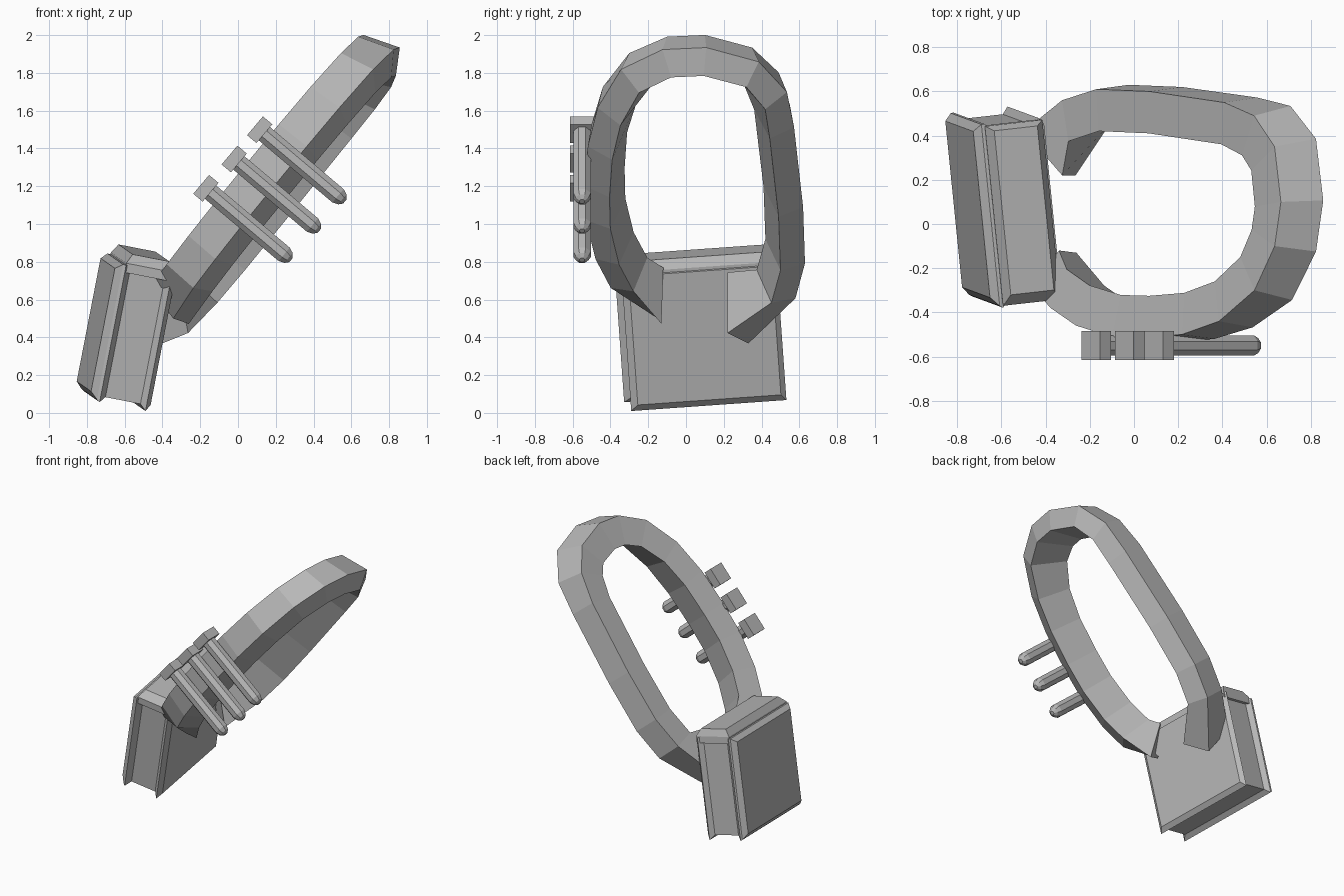
import bpy, bmesh, math
from mathutils import Vector

if "Cube" in bpy.data.objects:
    bpy.data.objects.remove(bpy.data.objects["Cube"])

grey = bpy.data.materials.new("plain grey")
grey.diffuse_color = (0.48, 0.48, 0.48, 1)
grey.use_nodes = True
grey.node_tree.nodes["Principled BSDF"].inputs["Base Color"].default_value = grey.diffuse_color


def loft(name, rings):
    """Skin a list of equal-sized point rings and cap both ends."""
    bm = bmesh.new()
    rows = [[bm.verts.new(p) for p in ring] for ring in rings]
    n = len(rows[0])
    for a, b in zip(rows, rows[1:]):
        for i in range(n):
            j = (i + 1) % n
            bm.faces.new((a[i], a[j], b[j], b[i]))
    bm.faces.new(rows[0])
    bm.faces.new(rows[-1])
    bmesh.ops.recalc_face_normals(bm, faces=bm.faces)
    mesh = bpy.data.meshes.new(name)
    bm.to_mesh(mesh)
    bm.free()
    mesh.materials.append(grey)
    ob = bpy.data.objects.new(name, mesh)
    bpy.context.collection.objects.link(ob)
    return ob


# Strap: four-sided section swept round an open loop in a slanted plane
along = Vector((0.633, 0, 0.774))
across = Vector((0.774, 0, -0.633))
path = [(-0.38, 0.37), (-0.46, 0.56), (-0.51, 0.82), (-0.515, 1.05),
        (-0.50, 1.32), (-0.44, 1.58), (-0.30, 1.82), (-0.10, 1.945), (0.10, 1.97),
        (0.35, 1.90), (0.49, 1.74), (0.55, 1.52), (0.60, 0.98), (0.61, 0.60),
        (0.56, 0.36)]
sides = (-0.76, -0.57, -0.49, -0.74)  # offsets across the band


def strap_point(y, s, side):
    return Vector((0, y, 0)) + along * s + across * (side + 0.08 * y)


rings = []
for i, p in enumerate(path):
    p = Vector(p)
    t = Vector(path[min(i + 1, len(path) - 1)]) - Vector(path[max(i - 1, 0)])
    inward = Vector((t.y, -t.x)).normalized()
    w = min(max((p.y - 1.5) / 0.4, 0), 1)  # section changes towards the top
    depths = (0, -0.02 - 0.05 * w, 0.11 - 0.05 * w, 0.19 + 0.02 * w)
    rings.append([strap_point(*(p + inward * d), n) for d, n in zip(depths, sides)])

# Slanted strap ends that run into the pouch
front_end = [(-0.28, 0.22), (-0.15, 0.17), (-0.13, 0.20), (-0.12, 0.38)]
rear_end = [(0.42, 0.10), (0.33, 0.03), (0.22, 0.16), (0.22, 0.37)]
rings.insert(0, [strap_point(y, s, n) for (y, s), n in zip(front_end, sides)])
rings.append([strap_point(y, s, n) for (y, s), n in zip(rear_end, sides)])
loft("strap", rings)

# Tilted frame shared by the pouch parts
ax, ay, az = Vector((0.975, 0.11, -0.19)), Vector((-0.1, 0.99, 0.07)), Vector((0.19, -0.07, 0.98))
corner = Vector((-0.49, -0.29, 0.01))


def local(x, y, z):
    return corner + ax * x + ay * y + az * z


# Pouch body: bevelled front plate, groove, bevelled back plate
body = [(0.025, 0.035, 0.80, 0.035, 0.73), (0, 0, 0.83, 0, 0.74), (-0.03, 0.03, 0.80, 0.03, 0.74),
        (-0.22, 0.03, 0.80, 0.03, 0.74), (-0.25, -0.01, 0.83, 0, 0.74),
        (-0.265, 0, 0.83, 0.01, 0.74), (-0.30, 0.04, 0.80, 0.045, 0.71)]
loft("pouch_body", [[local(x, y0, z0), local(x, y1, z0), local(x, y1, z1), local(x, y0, z1)]
                    for x, y0, y1, z0, z1 in body])

# Pouch lid: bevelled slab on top
lid = [(0.70, -0.25, 0.015, 0, 0.82), (0.75, -0.25, 0.015, 0, 0.82), (0.80, -0.22, -0.02, 0.05, 0.80)]
loft("pouch_lid", [[local(x0, y0, z), local(x1, y0, z), local(x1, y1, z), local(x0, y1, z)]
                   for z, x0, x1, y0, y1 in lid])

# Three cartridges: square head and round-nosed eight-sided shaft
axis = Vector((0.765, 0, -0.645)).normalized()
up = Vector((0.645, 0, 0.765)).normalized()
back = Vector((0, 1, 0))


def ring_at(centre, dist, radius, count):
    return [centre + axis * dist + (up * math.cos(a) + back * math.sin(a)) * radius
            for a in (2 * math.pi * (k + 0.5) / count for k in range(count))]


for n, (x, z) in enumerate([(0.09, 1.52), (-0.045, 1.365), (-0.195, 1.21)], 1):
    c = Vector((x, -0.55, z))
    loft(f"cartridge_head_{n}", [ring_at(c, 0, 0.092, 4), ring_at(c, 0.065, 0.092, 4)])
    shaft = [(0.06, 0.05), (0.575, 0.05), (0.605, 0.037), (0.622, 0.015)]
    loft(f"cartridge_shaft_{n}", [ring_at(c, d, r, 8) for d, r in shaft])
